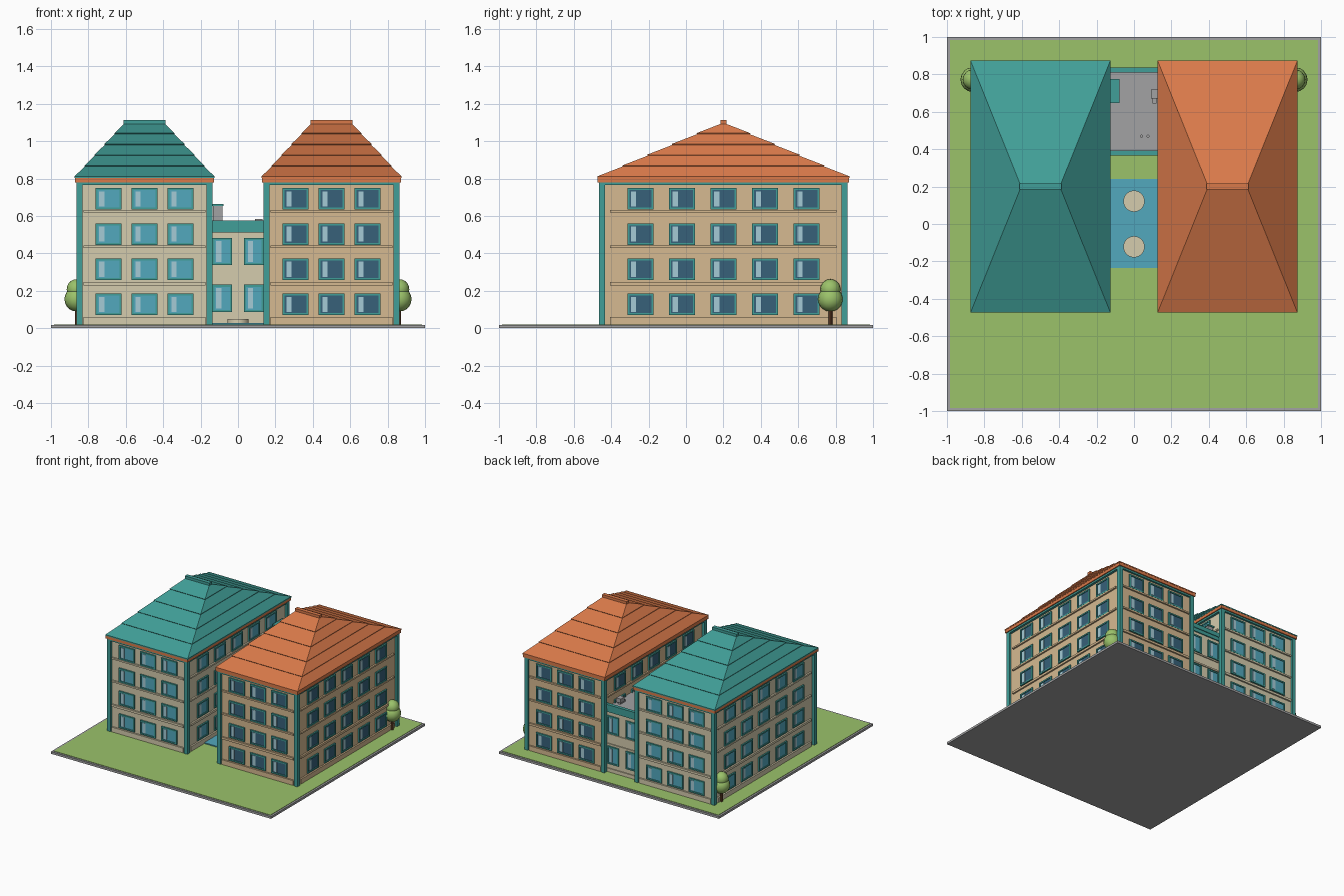
import bpy, bmesh, math
from mathutils import Vector, Matrix

cube = bpy.data.objects.get("Cube")
if cube:
    bpy.data.objects.remove(cube)


def material(name, r, g, b):
    lin = [((c / 255 + 0.055) / 1.055) ** 2.4 for c in (r, g, b)] + [1.0]
    m = bpy.data.materials.new(name)
    m.use_nodes = True
    m.diffuse_color = lin
    m.node_tree.nodes["Principled BSDF"].inputs["Base Color"].default_value = lin
    return m


GREEN = material("grass green", 155, 194, 106)
GREY = material("concrete grey", 162, 162, 163)
TEAL = material("teal", 65, 159, 152)
ORANGE = material("terracotta orange", 218, 122, 74)
CREAM = material("cream wall", 213, 204, 174)
TAN = material("tan wall", 214, 186, 145)
BLUE = material("light blue", 82, 168, 190)
NAVY = material("dark blue glass", 55, 97, 122)
GLARE = material("pale glass", 165, 203, 214)
BROWN = material("bark brown", 112, 72, 47)


def finish(name, bm, mat, smooth=False):
    mesh = bpy.data.meshes.new(name)
    bmesh.ops.recalc_face_normals(bm, faces=bm.faces[:])
    bm.to_mesh(mesh)
    bm.free()
    mesh.materials.append(mat)
    ob = bpy.data.objects.new(name, mesh)
    bpy.context.collection.objects.link(ob)
    if smooth:
        mesh.shade_smooth()


def add_box(bm, lo, hi):
    size = [b - a for a, b in zip(lo, hi)]
    mid = [(a + b) / 2 for a, b in zip(lo, hi)]
    bmesh.ops.create_cube(bm, size=1, matrix=Matrix.Translation(mid) @ Matrix.Diagonal((*size, 1)))


def boxes(name, mat, spans):
    bm = bmesh.new()
    for x0, x1, y0, y1, z0, z1 in spans:
        add_box(bm, (x0, y0, z0), (x1, y1, z1))
    finish(name, bm, mat)


def cylinders(name, mat, items, sides=24):
    bm = bmesh.new()
    for x, y, z0, z1, r in items:
        bmesh.ops.create_cone(bm, cap_ends=True, segments=sides, radius1=r, radius2=r, depth=z1 - z0,
                              matrix=Matrix.Translation((x, y, (z0 + z1) / 2)))
    finish(name, bm, mat)


def wall_box(bm, origin, n, u0, u1, z0, z1, w0, w1):
    """Box placed on a wall: u runs along the wall, w points out of it."""
    n = Vector(n)
    u = Vector((0, 0, 1)).cross(n)
    a = Vector(origin) + u * u0 + n * w0
    b = Vector(origin) + u * u1 + n * w1
    add_box(bm, (min(a.x, b.x), min(a.y, b.y), z0), (max(a.x, b.x), max(a.y, b.y), z1))


def add_window(parts, origin, n, u, z, w, h):
    t = 0.011
    u0, u1, z0, z1 = u - w / 2, u + w / 2, z - h / 2, z + h / 2
    for a, b, c, d in ((u0, u0 + t, z0, z1), (u1 - t, u1, z0, z1),
                       (u0 + t, u1 - t, z0, z0 + t), (u0 + t, u1 - t, z1 - t, z1)):
        wall_box(parts["frames"], origin, n, a, b, c, d, -0.002, 0.011)
    wall_box(parts["glass"], origin, n, u0 + t, u1 - t, z0 + t, z1 - t, -0.002, 0.005)
    wall_box(parts["glare"], origin, n, u0 + 0.021, u0 + 0.048, z0 + 0.017, z1 - 0.017, 0.004, 0.008)


def new_parts():
    return {k: bmesh.new() for k in ("frames", "glass", "glare", "bands")}


def finish_parts(side, parts, glass, wall):
    for key, mat in (("frames", TEAL), ("glass", glass), ("glare", GLARE)):
        finish(f"{side}_window_{key}", parts[key], mat)
    finish(f"{side}_wall_bands", parts["bands"], wall)


CY = 0.2           # centre line of the buildings
HX, HY = 0.345, 0.648


def roof(name, cx, mat):
    """Hipped roof in five overlapping courses."""
    z0, z1, n = 0.812, 1.10, 5
    bm = bmesh.new()

    def ring(t, z):
        hx, hy = 0.374 + (0.108 - 0.374) * t, 0.674 + (0.012 - 0.674) * t
        return [bm.verts.new((cx + sx * hx, CY + sy * hy, z))
                for sx, sy in ((-1, -1), (1, -1), (1, 1), (-1, 1))]

    rings = [ring(0, 0.803)]
    for i in range(n):
        rings.append(ring(i / n, z0 + (z1 - z0) * i / n))
        rings.append(ring((i + 1) / n + 0.006, z0 + (z1 - z0) * (i + 1) / n - 0.005))
    for a, b in zip(rings, rings[1:]):
        for k in range(4):
            bm.faces.new((a[k], a[(k + 1) % 4], b[(k + 1) % 4], b[k]))
    bm.faces.new(rings[0][::-1])
    bm.faces.new(rings[-1])
    finish(name, bm, mat)


def building(side, cx, wall, glass, roof_mat):
    boxes(f"{side}_walls", wall, [(cx - HX, cx + HX, CY - HY, CY + HY, 0.02, 0.78)])
    # corner posts and trim under the eaves
    posts = []
    for sx in (-1, 1):
        for sy in (-1, 1):
            px, py = cx + sx * 0.348, CY + sy * 0.648
            posts.append((px - 0.016, px + 0.016, py - 0.016, py + 0.016, 0.02, 0.77))
    boxes(f"{side}_corner_posts", TEAL, posts)
    boxes(f"{side}_eave_trim", TEAL, [(cx - 0.364, cx + 0.364, CY - 0.664, CY + 0.664, 0.766, 0.781)])
    boxes(f"{side}_fascia", ORANGE, [(cx - 0.372, cx + 0.372, CY - 0.672, CY + 0.672, 0.78, 0.804)])
    roof(f"{side}_roof", cx, roof_mat)
    boxes(f"{side}_ridge_cap", roof_mat, [(cx - 0.112, cx + 0.112, CY - 0.016, CY + 0.016, 1.092, 1.113)])
    # windows, string courses and plinth on all four walls
    parts = new_parts()
    for n, half, count, step, band in (((0, -1, 0), HY, 3, 0.193, 0.325), ((0, 1, 0), HY, 3, 0.193, 0.325),
                                       ((1, 0, 0), HX, 5, 0.222, 0.605), ((-1, 0, 0), HX, 5, 0.222, 0.605)):
        origin = Vector((cx, CY, 0)) + Vector(n) * half
        for row in range(4):
            for col in range(count):
                add_window(parts, origin, n, (col - (count - 1) / 2) * step, 0.127 + row * 0.188, 0.14, 0.115)
        for z0, z1 in ((0.02, 0.06), (0.228, 0.246), (0.43, 0.443), (0.618, 0.631)):
            wall_box(parts["bands"], origin, n, -band, band, z0, z1, -0.002, 0.013)
    finish_parts(side, parts, glass, wall)


# ground
boxes("ground_slab", GREY, [(-1, 1, -1, 1, 0, 0.018)])
boxes("lawn", GREEN, [(-0.984, 0.984, -0.984, 0.984, 0.01, 0.021)])

# two main buildings
building("right", -0.5, CREAM, BLUE, TEAL)
building("left", 0.5, TAN, NAVY, ORANGE)

# linking block with parapets and rooftop equipment
boxes("link_walls", CREAM, [(-0.156, 0.156, 0.385, 0.822, 0.02, 0.52)])
boxes("link_roof", GREY, [(-0.156, 0.156, 0.38, 0.82, 0.52, 0.535)])
spans = []
for y0, y1 in ((0.371, 0.387), (0.815, 0.831)):
    spans.append((-0.154, 0.154, y0, y1, 0.512, 0.565))
    spans.append((-0.154, 0.154, y0 - 0.006, y1 + 0.006, 0.54, 0.575))
boxes("link_parapets", TEAL, spans)
parts = new_parts()
for n, y in (((0, -1, 0), 0.385), ((0, 1, 0), 0.822)):
    for z in (0.16, 0.41):
        for u in (-0.085, 0.085):
            add_window(parts, (0, y, 0), n, u, z, 0.105, 0.145)
    for z0, z1 in ((0.02, 0.05), (0.24, 0.253), (0.322, 0.333)):
        wall_box(parts["bands"], (0, y, 0), n, -0.135, 0.135, z0, z1, -0.002, 0.008)
finish_parts("link", parts, BLUE, CREAM)
boxes("rooftop_shaft", GREY, [(-0.134, -0.084, 0.652, 0.768, 0.53, 0.652)])
boxes("rooftop_shaft_cap", TEAL, [(-0.14, -0.078, 0.646, 0.774, 0.652, 0.664)])
boxes("rooftop_unit", GREY, [(0.09, 0.13, 0.67, 0.72, 0.55, 0.585), (0.1, 0.12, 0.645, 0.71, 0.53, 0.552)])
cylinders("rooftop_vents", GREY, [(0.04, 0.47, 0.53, 0.565, 0.008), (0.075, 0.47, 0.53, 0.565, 0.008)], 10)

# courtyard between the buildings
boxes("courtyard_paving", BLUE, [(-0.156, 0.156, -0.235, 0.24, 0.015, 0.029)])
cylinders("courtyard_planters", CREAM, [(0, s * 0.122, 0.02, 0.05, 0.057) for s in (-1, 1)], 28)

# trees
for side, x in (("left", 0.862), ("right", -0.862)):
    cylinders(f"{side}_tree_trunk", BROWN, [(x, 0.772, 0.018, 0.12, 0.011)], 10)
    bm = bmesh.new()
    for z, r in ((0.155, 0.066), (0.208, 0.054)):
        bmesh.ops.create_uvsphere(bm, u_segments=16, v_segments=10, radius=r,
                                  matrix=Matrix.Translation((x, 0.772, z)))
    finish(f"{side}_tree_foliage", bm, GREEN, smooth=True)
